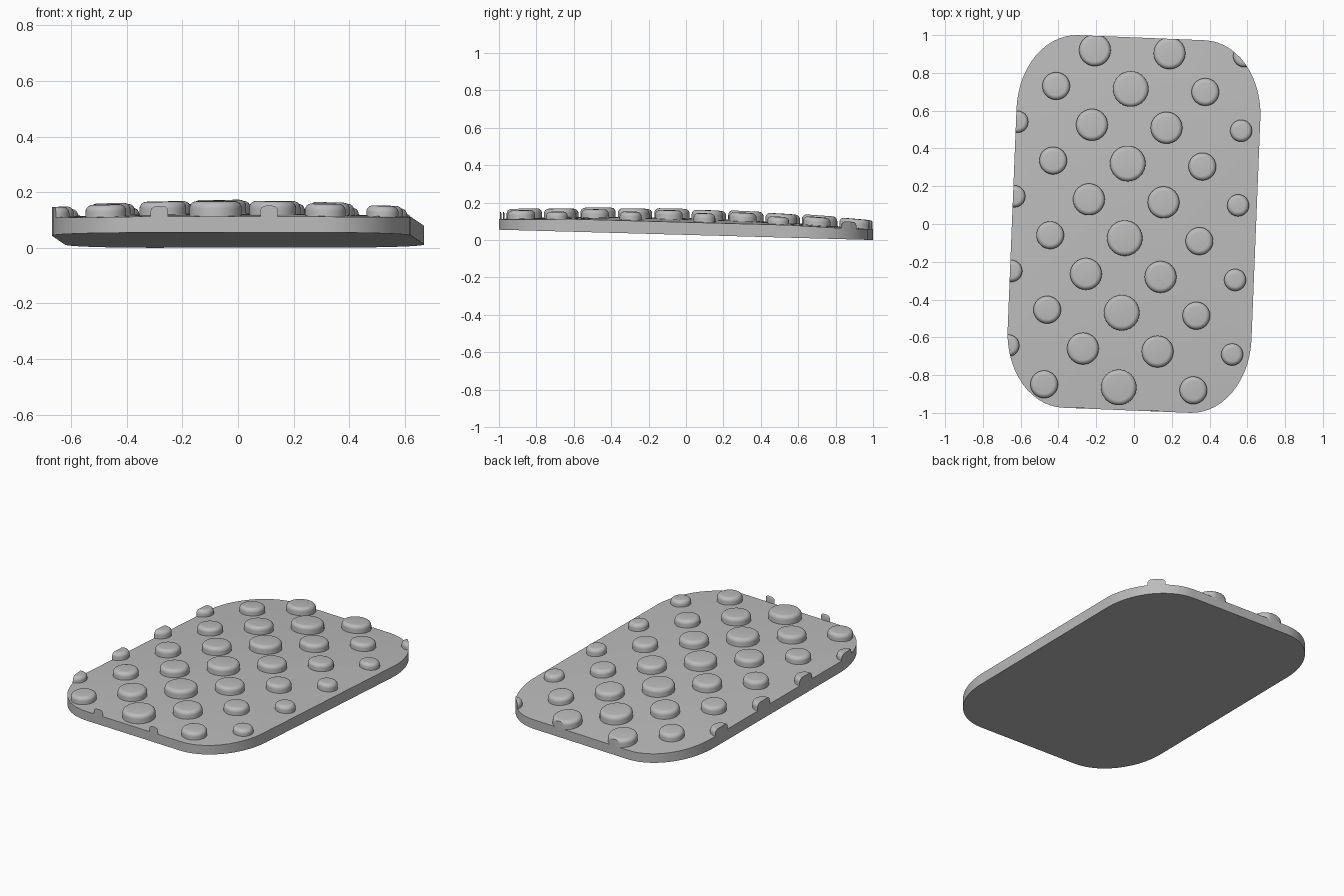
import bpy, bmesh, math
from mathutils import Vector, Matrix

cube = bpy.data.objects.get("Cube")
if cube:
    bpy.data.objects.remove(cube, do_unlink=True)

HALF_W, HALF_L = 0.646, 0.987      # slab half size
CORNER_X, CORNER_Y = 0.31, 0.40    # elliptical corner radii
TURN = Matrix.Rotation(math.radians(-2.3), 2)
PITCH = 0.1976
ORIGIN = Vector((-0.049, -0.075))

grey = bpy.data.materials.new("plain_grey")
grey.use_nodes = True
colour = (0.5, 0.5, 0.5, 1)
grey.diffuse_color = colour
grey.node_tree.nodes["Principled BSDF"].inputs["Base Color"].default_value = colour


def underside(p):
    return 0.0275 - 0.0275 * p.y


def surface(p):
    return underside(p) + 0.09 - 0.03 * (p.x ** 2 + p.y ** 2)


def outline(steps=14):
    pts = []
    for q, (sx, sy) in enumerate([(1, 1), (-1, 1), (-1, -1), (1, -1)]):
        for i in range(steps + 1):
            a = (q + i / steps) * math.pi / 2
            p = Vector((sx * (HALF_W - CORNER_X) + CORNER_X * math.cos(a),
                        sy * (HALF_L - CORNER_Y) + CORNER_Y * math.sin(a)))
            pts.append(TURN @ p)
    return pts


def bridge(bm, low, high):
    n = len(low)
    for i in range(n):
        j = (i + 1) % n
        bm.faces.new((low[i], low[j], high[j], high[i]))


def fan(bm, ring, centre):
    for i in range(len(ring)):
        bm.faces.new((ring[i], ring[(i + 1) % len(ring)], centre))


def make_object(name, bm):
    bmesh.ops.recalc_face_normals(bm, faces=bm.faces)
    mesh = bpy.data.meshes.new(name)
    bm.to_mesh(mesh)
    bm.free()
    mesh.materials.append(grey)
    obj = bpy.data.objects.new(name, mesh)
    bpy.context.collection.objects.link(obj)
    return obj


def activate(obj):
    bpy.ops.object.select_all(action='DESELECT')
    obj.select_set(True)
    bpy.context.view_layer.objects.active = obj


# Domed slab with a flat, tilted underside
bm = bmesh.new()
edge = outline()
base = [bm.verts.new((p.x, p.y, underside(p))) for p in edge]
bm.faces.new(base)
previous = base
RINGS = 8
for k in range(RINGS, 0, -1):
    ring = [bm.verts.new((p.x, p.y, surface(p))) for p in (e * k / RINGS for e in edge)]
    bridge(bm, previous, ring)
    previous = ring
fan(bm, previous, bm.verts.new((0, 0, surface(Vector((0, 0))))))
slab = make_object("slab", bm)


# Round studs in a staggered grid, smaller towards the sides
def add_stud(bm, centre, radius, height, sides=40):
    fillet = 0.024
    profile = [(radius, -0.02), (radius, height - fillet)]
    for i in range(1, 7):
        a = i / 6 * math.pi / 2
        profile.append((radius - fillet + fillet * math.cos(a),
                        height - fillet + fillet * math.sin(a)))
    rings = []
    for r, h in profile:
        ring = []
        for i in range(sides):
            a = i / sides * math.tau
            p = centre + Vector((r * math.cos(a), r * math.sin(a)))
            ring.append(bm.verts.new((p.x, p.y, surface(p) + h)))
        rings.append(ring)
    for low, high in zip(rings, rings[1:]):
        bridge(bm, low, high)
    fan(bm, rings[-1], bm.verts.new((centre.x, centre.y, surface(centre) + height)))
    fan(bm, rings[0], bm.verts.new((centre.x, centre.y, surface(centre) - 0.02)))


SIZES = [(0.094, 0.049), (0.084, 0.046), (0.073, 0.043), (0.058, 0.037)]
bm = bmesh.new()
for col in range(-3, 4):
    for row in range(-5, 6):
        if (col + row) % 2 == 0:
            add_stud(bm, ORIGIN + TURN @ Vector((col * PITCH, row * PITCH)), *SIZES[abs(col)])
studs = make_object("studs", bm)

# Trim the studs flush with the slab outline
bm = bmesh.new()
low = [bm.verts.new((p.x, p.y, -1)) for p in edge]
high = [bm.verts.new((p.x, p.y, 1)) for p in edge]
bm.faces.new(low)
bm.faces.new(high)
bridge(bm, low, high)
cutter = make_object("trim_cutter", bm)
cutter.hide_render = True
trim = studs.modifiers.new("trim", 'BOOLEAN')
trim.operation = 'INTERSECT'
trim.solver = 'EXACT'
trim.object = cutter
activate(studs)
bpy.ops.object.modifier_apply(modifier=trim.name)
bpy.data.objects.remove(cutter, do_unlink=True)

for obj in (slab, studs):
    activate(obj)
    bpy.ops.object.shade_smooth_by_angle(angle=math.radians(30))
